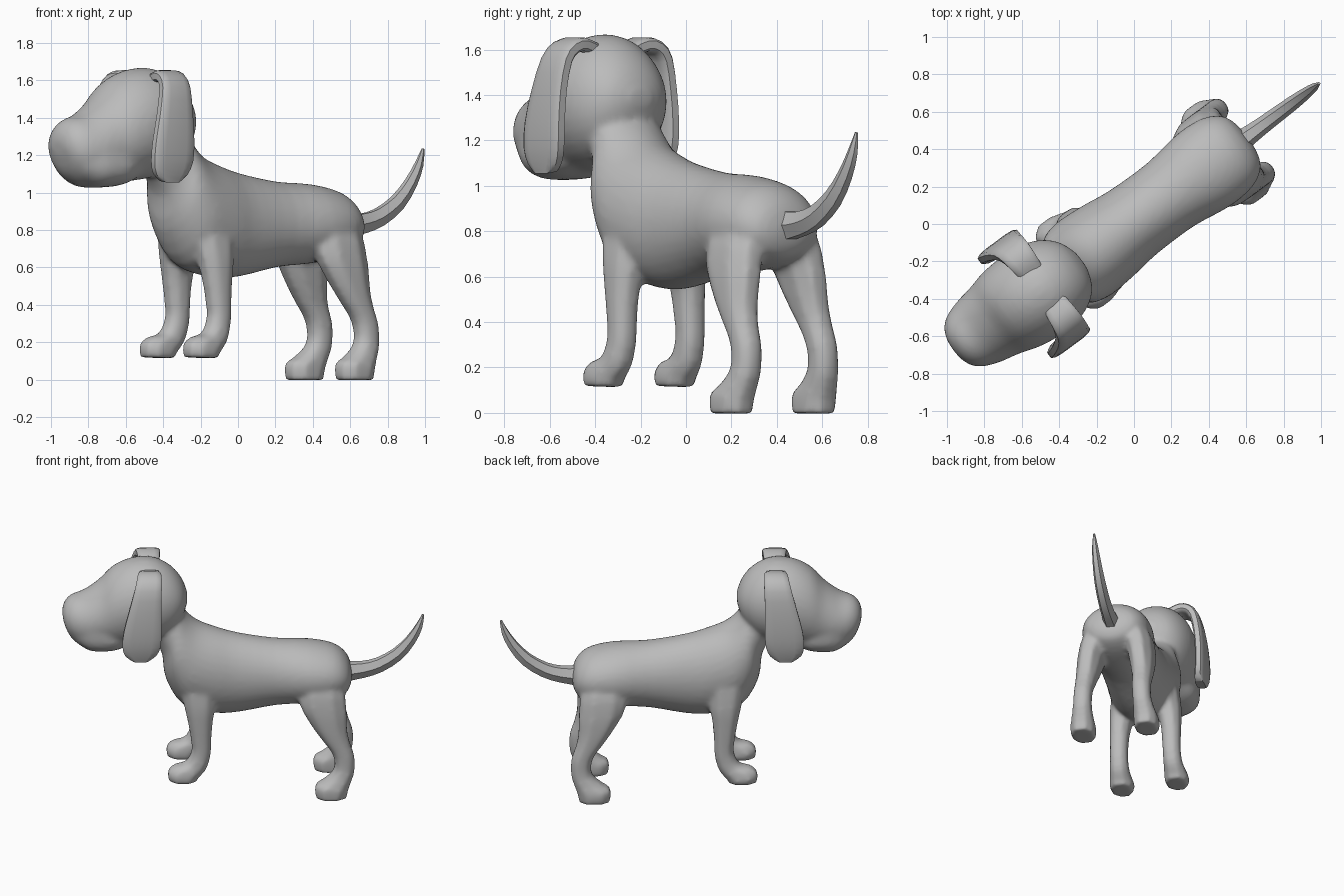
import bpy, bmesh, math
from mathutils import Vector

if "Cube" in bpy.data.objects:
    bpy.data.objects.remove(bpy.data.objects["Cube"])

HEADING = math.radians(36.5)   # the dog stands diagonally, nose towards -x -y

coat = bpy.data.materials.new("plain_grey")
coat.use_nodes = True
coat.diffuse_color = (0.5, 0.5, 0.5, 1)
coat.node_tree.nodes["Principled BSDF"].inputs["Base Color"].default_value = (0.5, 0.5, 0.5, 1)


def loft(bm, rings, sides, power=1.0):
    """Skin rings given as (centre, half axis a, half axis b) and cap both ends."""
    def soft(t):
        return math.copysign(abs(t) ** power, t)
    loops = []
    for centre, a, b in rings:
        angles = [2 * math.pi * (i + 0.5) / sides for i in range(sides)]
        loops.append([bm.verts.new(centre + a * soft(math.cos(t)) + b * soft(math.sin(t)))
                      for t in angles])
    for lower, upper in zip(loops, loops[1:]):
        for i in range(sides):
            j = (i + 1) % sides
            bm.faces.new((lower[i], lower[j], upper[j], upper[i]))
    bm.faces.new(loops[0])
    bm.faces.new(loops[-1])


def eased(rows, steps=3):
    """Insert smooth in-between rows along a list of number tuples."""
    rows = [Vector(r) for r in rows]
    padded = [rows[0]] + rows + [rows[-1]]
    for a, b, c, d in zip(padded, padded[1:], padded[2:], padded[3:]):
        for s in range(steps):
            t = s / steps
            yield b + (c - a) * t / 2 + (2 * a - 5 * b + 4 * c - d) * t ** 2 / 2 \
                + (3 * b - a - 3 * c + d) * t ** 3 / 2
    yield rows[-1]


def spans(sections, side=0, shift=0):
    """Rings from (x1, z1, x2, z2, half width, sideways offset) in side profile."""
    rings = []
    for x1, z1, x2, z2, width, off in eased(sections):
        y = side * off + shift
        p, q = Vector((x1, y, z1)), Vector((x2, y, z2))
        rings.append(((p + q) / 2, (p - q) / 2, Vector((0, width, 0))))
    return rings


def finish(bm, name):
    bmesh.ops.recalc_face_normals(bm, faces=bm.faces)
    mesh = bpy.data.meshes.new(name)
    bm.to_mesh(mesh)
    bm.free()
    mesh.materials.append(coat)
    obj = bpy.data.objects.new(name, mesh)
    bpy.context.collection.objects.link(obj)
    obj.rotation_euler.z = HEADING
    obj.location = (-0.006, 0.008, 0)
    bpy.ops.object.select_all(action="DESELECT")
    obj.select_set(True)
    bpy.context.view_layer.objects.active = obj
    bpy.ops.object.shade_smooth_by_angle(angle=math.radians(40))
    return obj


# Torso and neck, from rump to throat
torso = [
    (.765, .84, .76, .76, .07, 0), (.735, .93, .725, .69, .165, 0),
    (.65, 1.005, .62, .645, .225, 0), (.48, 1.045, .47, .62, .24, 0),
    (.25, 1.06, .25, .6, .21, 0), (0, 1.105, 0, .55, .212, 0),
    (-.15, 1.15, -.17, .548, .232, 0), (-.26, 1.195, -.37, .61, .242, 0),
    (-.33, 1.25, -.485, .8, .225, 0), (-.38, 1.32, -.51, .98, .188, 0),
    (-.45, 1.4, -.56, 1.08, .16, 0)]

# Skull and muzzle, from the nape to the nose
head = [
    (-.34, 1.42, -.34, 1.36, .05, 0), (-.38, 1.52, -.38, 1.24, .15, 0),
    (-.46, 1.61, -.46, 1.13, .22, .003), (-.58, 1.665, -.58, 1.08, .26, .006),
    (-.72, 1.655, -.72, 1.06, .26, .01), (-.84, 1.595, -.8, 1.04, .245, .015),
    (-.93, 1.5, -.88, 1.03, .22, .018), (-1.03, 1.425, -.98, 1.03, .2, .02),
    (-1.12, 1.39, -1.06, 1.05, .17, .022), (-1.165, 1.34, -1.125, 1.11, .125, .022),
    (-1.18, 1.28, -1.165, 1.2, .06, .022)]

# Full, square-bottomed lips along the lower muzzle
lips = [
    (-.72, 1.27, -.72, 1.07, .16, .012), (-.84, 1.3, -.82, 1.036, .21, .015),
    (-.94, 1.31, -.92, 1.026, .212, .018), (-1.03, 1.31, -1, 1.03, .195, .02),
    (-1.12, 1.3, -1.08, 1.075, .15, .022)]

# Legs from shoulder or hip down to the paw
front_leg = [
    (-.41, .87, -.14, .84, .09, .14), (-.375, .68, -.15, .66, .088, .165),
    (-.345, .54, -.17, .53, .074, .18), (-.325, .42, -.178, .42, .067, .185),
    (-.32, .33, -.183, .31, .065, .187), (-.36, .25, -.205, .22, .069, .19),
    (-.44, .228, -.235, .17, .079, .193), (-.482, .18, -.265, .14, .087, .195),
    (-.475, .12, -.275, .113, .08, .195)]
hind_leg = [
    (.48, .9, .64, .89, .05, .12), (.4, .79, .715, .76, .095, .15),
    (.405, .66, .733, .61, .093, .178), (.475, .53, .735, .48, .083, .193),
    (.55, .42, .75, .39, .073, .202), (.625, .31, .78, .29, .068, .207),
    (.635, .2, .78, .18, .068, .212), (.565, .125, .755, .1, .08, .22),
    (.505, .085, .74, .05, .09, .225), (.51, -.003, .73, -.003, .086, .225)]

# Body: overlapping volumes fused into one smooth skin
bm = bmesh.new()
loft(bm, spans(torso), 32)
loft(bm, spans(head, 1), 32)
loft(bm, spans(lips, 1), 24, 0.75)
for side in (1, -1):
    loft(bm, spans(front_leg, side, 0.01), 8, 0.9)
    loft(bm, spans(hind_leg, side, 0.005), 8, 0.9)
body = finish(bm, "body")
fuse = body.modifiers.new("fuse", "REMESH")
fuse.mode = "VOXEL"
fuse.voxel_size = 0.015
fuse.use_smooth_shade = True
relax = body.modifiers.new("relax", "SMOOTH")
relax.factor = 0.5
relax.iterations = 10


def ribbon(path):
    """Centre points with the direction of the path at each."""
    for i, p in enumerate(path):
        along = (path[min(i + 1, len(path) - 1)] - path[max(i - 1, 0)]).normalized()
        yield p, along


# Ears: thick flaps arching over the skull and hanging down: (sideways, z, x, half width)
ear = [(.11, 1.6, -.595, .07), (.17, 1.622, -.597, .078), (.23, 1.61, -.6, .085),
       (.275, 1.555, -.61, .093), (.302, 1.42, -.63, .11), (.313, 1.28, -.647, .128),
       (.312, 1.17, -.655, .13), (.302, 1.1, -.66, .105), (.295, 1.06, -.66, .055)]
ear = list(eased(ear, 2))
for side, word in ((1, "right"), (-1, "left")):
    path = [Vector((x, side * y + .008, z)) for y, z, x, w in ear]
    rings = []
    for (p, along), (y, z, x, w) in zip(ribbon(path), ear):
        normal = Vector((1, 0, 0)).cross(along).normalized()
        rings.append((p, Vector((w, 0, 0)), normal * 0.033))
    bm = bmesh.new()
    loft(bm, rings, 12, 0.5)
    finish(bm, f"{word}_ear")

# Tail: tapering six-sided curve with a flared root: (x, z, radius)
tail = [(.65, .82, .1), (.74, .825, .072), (.84, .835, .06), (.95, .868, .054),
        (1.07, .945, .048), (1.16, 1.05, .038), (1.215, 1.15, .026), (1.242, 1.235, .008)]
tail = list(eased(tail, 2))
path = [Vector((x, 0.005, z)) for x, z, r in tail]
rings = []
for (p, along), (x, z, r) in zip(ribbon(path), tail):
    normal = Vector((0, 1, 0)).cross(along).normalized()
    rings.append((p, normal * r, Vector((0, r * 0.8, 0))))
bm = bmesh.new()
loft(bm, rings, 6)
finish(bm, "tail")
